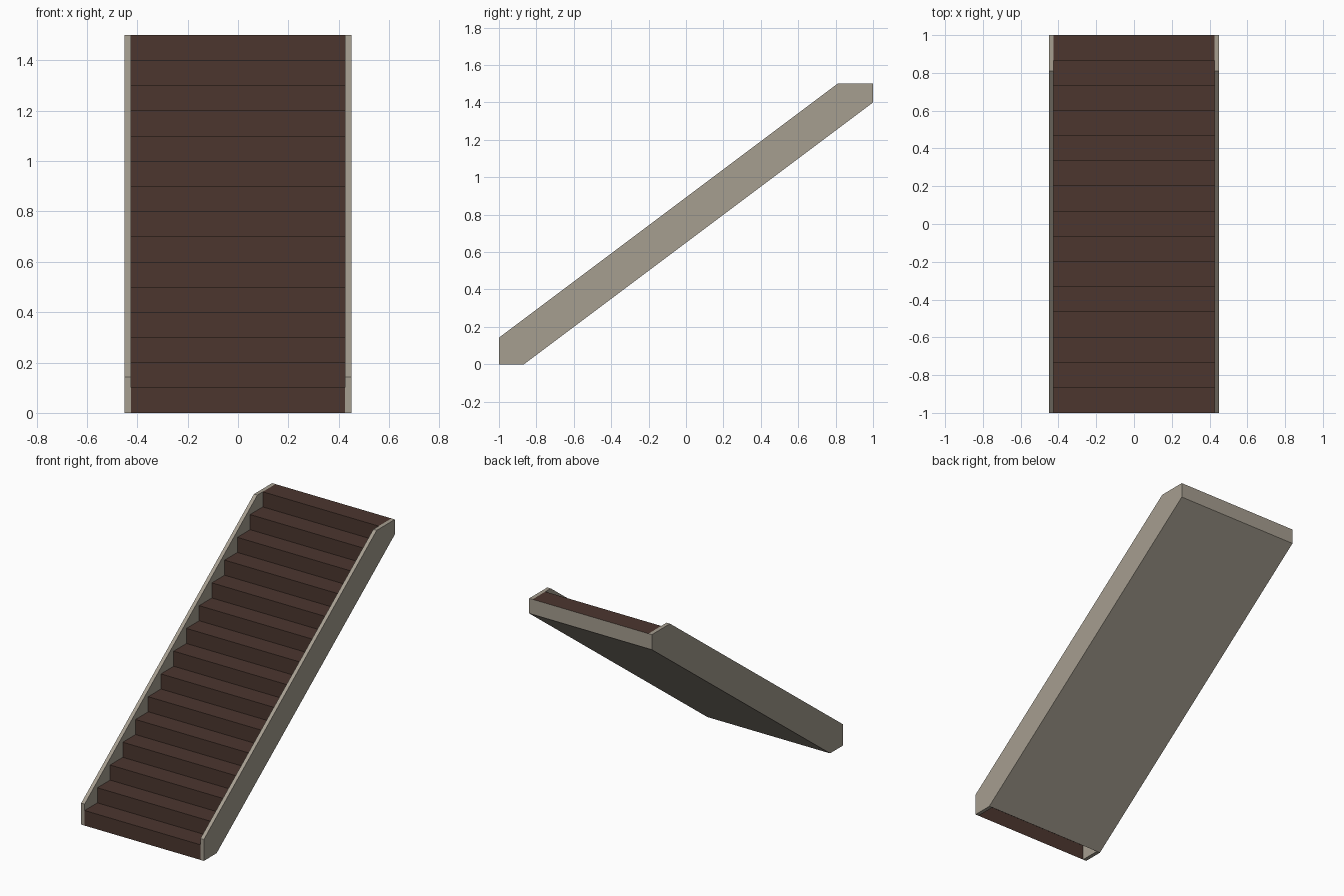
import bpy
import bmesh

cube = bpy.data.objects.get("Cube")
if cube:
    bpy.data.objects.remove(cube, do_unlink=True)

STEPS = 15
RISE, RUN = 0.1, 2 / 15
INNER, OUTER = 0.425, 0.45
FOOT = -1 + RUN          # where the sloping underside meets the floor
TOP = STEPS * RISE


def make_material(name, colour):
    mat = bpy.data.materials.new(name)
    mat.use_nodes = True
    mat.diffuse_color = colour
    mat.node_tree.nodes["Principled BSDF"].inputs["Base Color"].default_value = colour
    return mat


def sweep(name, path, x0, x1, mat, closed=False):
    """Extrude a (y, z) path across x as an open sheet or a closed prism."""
    bm = bmesh.new()
    left = [bm.verts.new((x0, y, z)) for y, z in path]
    right = [bm.verts.new((x1, y, z)) for y, z in path]
    count = len(path)
    for i in range(count if closed else count - 1):
        j = (i + 1) % count
        bm.faces.new((left[i], right[i], right[j], left[j]))
    if closed:
        bm.faces.new(left)
        bm.faces.new(right[::-1])
        bmesh.ops.recalc_face_normals(bm, faces=bm.faces)
    mesh = bpy.data.meshes.new(name)
    bm.to_mesh(mesh)
    bm.free()
    mesh.materials.append(mat)
    obj = bpy.data.objects.new(name, mesh)
    bpy.context.collection.objects.link(obj)
    return obj


brown = make_material("dark brown wood", (0.072, 0.037, 0.028, 1))
grey = make_material("warm grey", (0.381, 0.342, 0.279, 1))

# Risers and treads as one folded sheet
stairs = [(-1, 0)]
for i in range(STEPS):
    y, z = -1 + i * RUN, (i + 1) * RISE
    stairs += [(y, z), (y + RUN, z)]
sweep("steps", stairs, -INNER, INNER, brown)

# Side stringers
stringer = [(-1, 0), (-1, 0.1425), (0.81, TOP), (1, TOP), (1, TOP - RISE), (FOOT, 0)]
sweep("left_stringer", stringer, INNER, OUTER, grey, closed=True)
sweep("right_stringer", stringer, -OUTER, -INNER, grey, closed=True)

# Back end and sloping underside, open at the foot
sweep("back_and_underside", [(1, TOP), (1, TOP - RISE), (FOOT, 0)], -INNER, INNER, grey)
